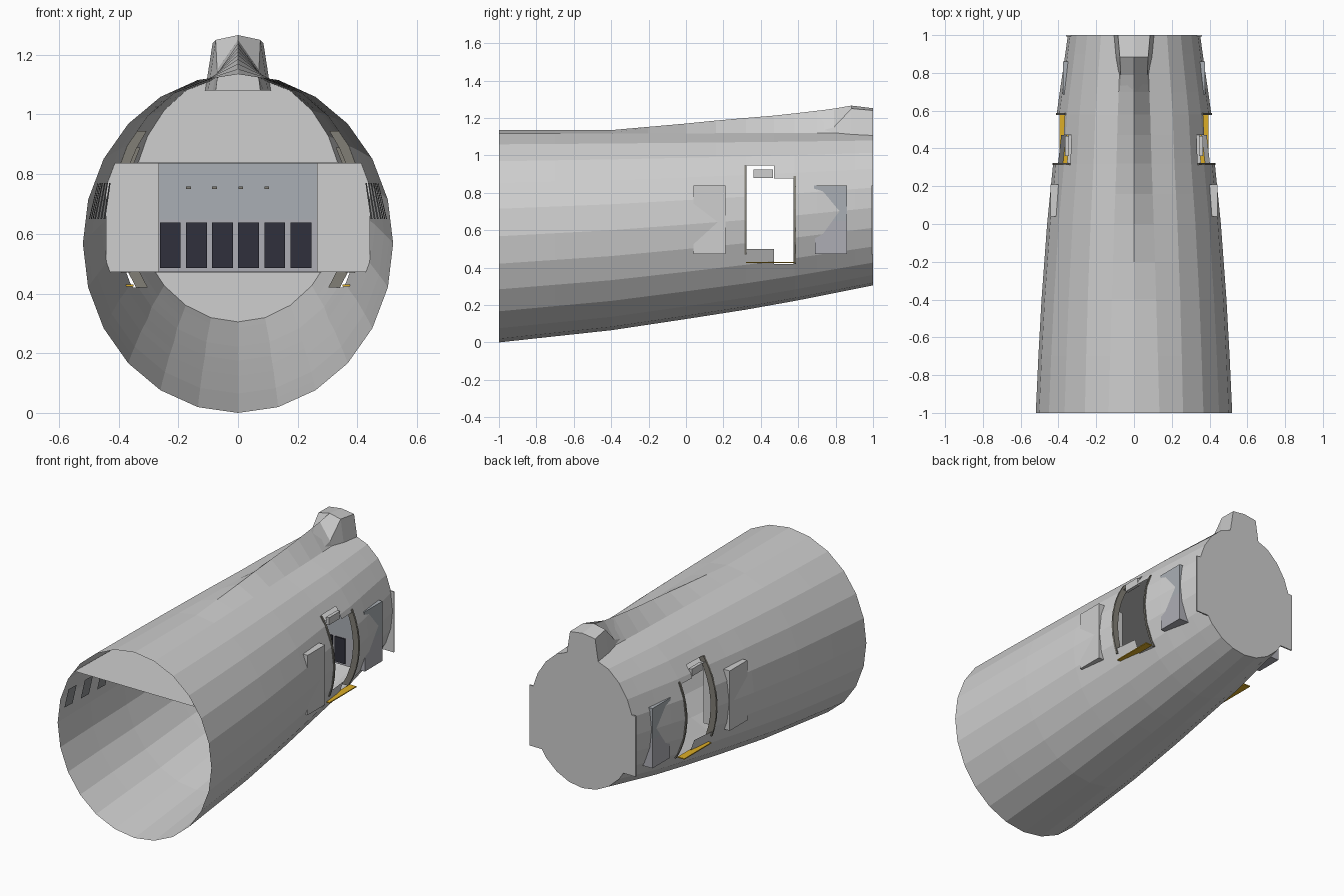
import bpy, bmesh, math

if "Cube" in bpy.data.objects:
    bpy.data.objects.remove(bpy.data.objects["Cube"])

def material(name, r, g, b):
    m = bpy.data.materials.new(name)
    m.diffuse_color = (r, g, b, 1)
    m.use_nodes = True
    m.node_tree.nodes["Principled BSDF"].inputs["Base Color"].default_value = m.diffuse_color
    return m

SKIN = material("light grey skin", 0.62, 0.62, 0.62)
PANEL = material("blue grey panel", 0.40, 0.43, 0.46)
LOWER = material("pale grey panel", 0.42, 0.42, 0.46)
DARK = material("dark navy", 0.03, 0.03, 0.045)
FRAME = material("brown grey frame", 0.22, 0.21, 0.18)
GLASS = material("window grey", 0.26, 0.27, 0.28)
YELLOW = material("yellow", 0.72, 0.42, 0.02)

def make(name, verts, faces, mat):
    me = bpy.data.meshes.new(name)
    me.from_pydata(verts, [], faces)
    me.materials.append(mat)
    ob = bpy.data.objects.new(name, me)
    bpy.context.collection.objects.link(ob)
    return ob

def box(name, x0, x1, y0, y1, z0, z1, mat):
    v = [(x, y, z) for x in (x0, x1) for y in (y0, y1) for z in (z0, z1)]
    f = [(0, 1, 3, 2), (4, 6, 7, 5), (0, 4, 5, 1), (2, 3, 7, 6), (0, 2, 6, 4), (1, 5, 7, 3)]
    return make(name, v, f, mat)

def lerp(table, y):
    for (a, p), (b, q) in zip(table, table[1:]):
        if y <= b:
            return p + (q - p) * (y - a) / (b - a)
    return table[-1][1]

# Hull outline along its length: half width, belly height, spine height
WIDTH = [(-1, .52), (-.5, .497), (0, .46), (.32, .428), (.6, .408), (.8, .378), (1, .35)]
BELLY = [(-1, 0), (-.4, .065), (0, .125), (.32, .175), (.6, .225), (1, .305)]
SPINE = [(-1, 1.135), (-.4, 1.135), (0, 1.17), (.2, 1.19), (.5, 1.215), (.8, 1.25), (.88, 1.262), (1, 1.25)]
TOP = 1.135
N = 24

def hull_x(y, z):
    b = lerp(BELLY, y)
    t = (z - (b + TOP) / 2) / ((TOP - b) / 2)
    return lerp(WIDTH, y) * math.sqrt(max(0, 1 - t * t))

def ring(y):
    w, b = lerp(WIDTH, y), lerp(BELLY, y)
    c, h = (b + TOP) / 2, (TOP - b) / 2
    pts = []
    for k in range(N):
        a = 2 * math.pi * k / N
        x, z = w * math.sin(a), c - h * math.cos(a)
        if k == N // 2:
            z = lerp(SPINE, y)
        elif abs(k - N // 2) == 1:
            x *= 1 - .12 * (y + 1)
        pts.append((x, y, z))
    return pts

# Fuselage: open front, closed back, one skin
YS = [-1, -.7, -.4, -.2, 0, .16, .32, .47, .58, .7, .8, .9, 1]
verts = [p for y in YS for p in ring(y)]
faces = [(i * N + k, i * N + (k + 1) % N, (i + 1) * N + (k + 1) % N, (i + 1) * N + k)
         for i in range(len(YS) - 1) for k in range(N)]
faces.append(tuple((len(YS) - 1) * N + k for k in range(N)))
hull = make("fuselage", verts, faces, SKIN)

# Stepped door openings on both sides
bm = bmesh.new()
bm.from_mesh(hull.data)
for y0, y1, z0, z1 in ((.32, .47, .50, .945), (.47, .58, .42, .875)):
    def inside(f):
        return y0 < f.calc_center_median().y < y1
    for z in (z0, z1):
        fs = [f for f in bm.faces if inside(f)]
        geom = fs + list({e for f in fs for e in f.edges}) + list({v for f in fs for v in f.verts})
        bmesh.ops.bisect_plane(bm, geom=geom, plane_co=(0, 0, z), plane_no=(0, 0, 1))
    gone = [f for f in bm.faces if inside(f) and z0 < f.calc_center_median().z < z1]
    bmesh.ops.delete(bm, geom=gone, context='FACES')
bmesh.ops.recalc_face_normals(bm, faces=bm.faces[:])
bm.to_mesh(hull.data)
bm.free()

# Fin root block: y, base half width, top half width, shoulder height, crest height
SECTIONS = [(.68, .075, .07, 1.12, 1.235), (.79, .085, .07, 1.15, 1.25),
            (.885, .10, .075, 1.25, 1.266), (1, .11, .085, 1.24, 1.252)]
verts, faces = [], []
for y, b, t, zs, zc in SECTIONS:
    verts += [(-b, y, 1.08), (-t, y, zs), (0, y, zc), (t, y, zs), (b, y, 1.08)]
for i in range(len(SECTIONS) - 1):
    for k in range(5):
        j = (k + 1) % 5
        faces.append((i * 5 + k, (i + 1) * 5 + k, (i + 1) * 5 + j, i * 5 + j))
faces += [(0, 1, 2, 3, 4), (19, 18, 17, 16, 15)]
make("fin_root", verts, faces, SKIN)

# Ceiling sheet
CZ = .911
verts = [(s * (hull_x(y, CZ) - .008), y, CZ) for y in YS for s in (-1, 1)]
faces = [(2 * i, 2 * i + 1, 2 * i + 3, 2 * i + 2) for i in range(len(YS) - 1)]
make("ceiling", verts, faces, SKIN)

# Rear wall and galley block
box("rear_wall", -.36, .36, .992, 1, .47, .84, SKIN)
box("galley_lower", -.375, .375, .69, .86, .472, .648, LOWER)
box("galley_upper", -.375, .375, .685, .86, .648, .838, PANEL)
for i in range(6):
    x = -.262 + i * .0875
    box("galley_cart", x, x + .07, .683, .69, .485, .638, DARK)
for i in range(4):
    x = -.174 + i * .0875
    box("galley_latch", x, x + .016, .678, .685, .75, .758, FRAME)

for s in (-1, 1):
    # Cabin partitions
    box("partition", *sorted((s * .265, s * .443)), .04, .21, .472, .838, SKIN)

    # Cabin windows on the inner wall
    for i in range(7):
        y0 = -.965 + i * .15
        v = [(s * (hull_x(y, z) - .014), y, z)
             for y, z in ((y0, .65), (y0 + .075, .65), (y0 + .075, .77), (y0, .77))]
        make("cabin_window", v, [(0, 1, 2, 3)], GLASS)

    # Curved door jambs
    for y, lo, hi in ((.318, .47, .945), (.582, .42, .89)):
        v, f = [], []
        for i in range(9):
            z = lo + (hi - lo) * i / 8
            x = hull_x(y, z)
            v += [(s * (x - .035), y - .006, z), (s * (x + .004), y - .006, z),
                  (s * (x + .004), y + .006, z), (s * (x - .035), y + .006, z)]
        for i in range(8):
            for k in range(4):
                j = (k + 1) % 4
                f.append((i * 4 + k, i * 4 + j, i * 4 + 4 + j, i * 4 + 4 + k))
        f += [(0, 1, 2, 3), (35, 34, 33, 32)]
        make("door_jamb", v, f, FRAME)

    # Door sill and header
    box("door_sill", *sorted((s * .35, s * .395)), .32, .58, .424, .43, YELLOW)
    box("door_header", *sorted((s * .345, s * .365)), .36, .465, .88, .925, SKIN)
